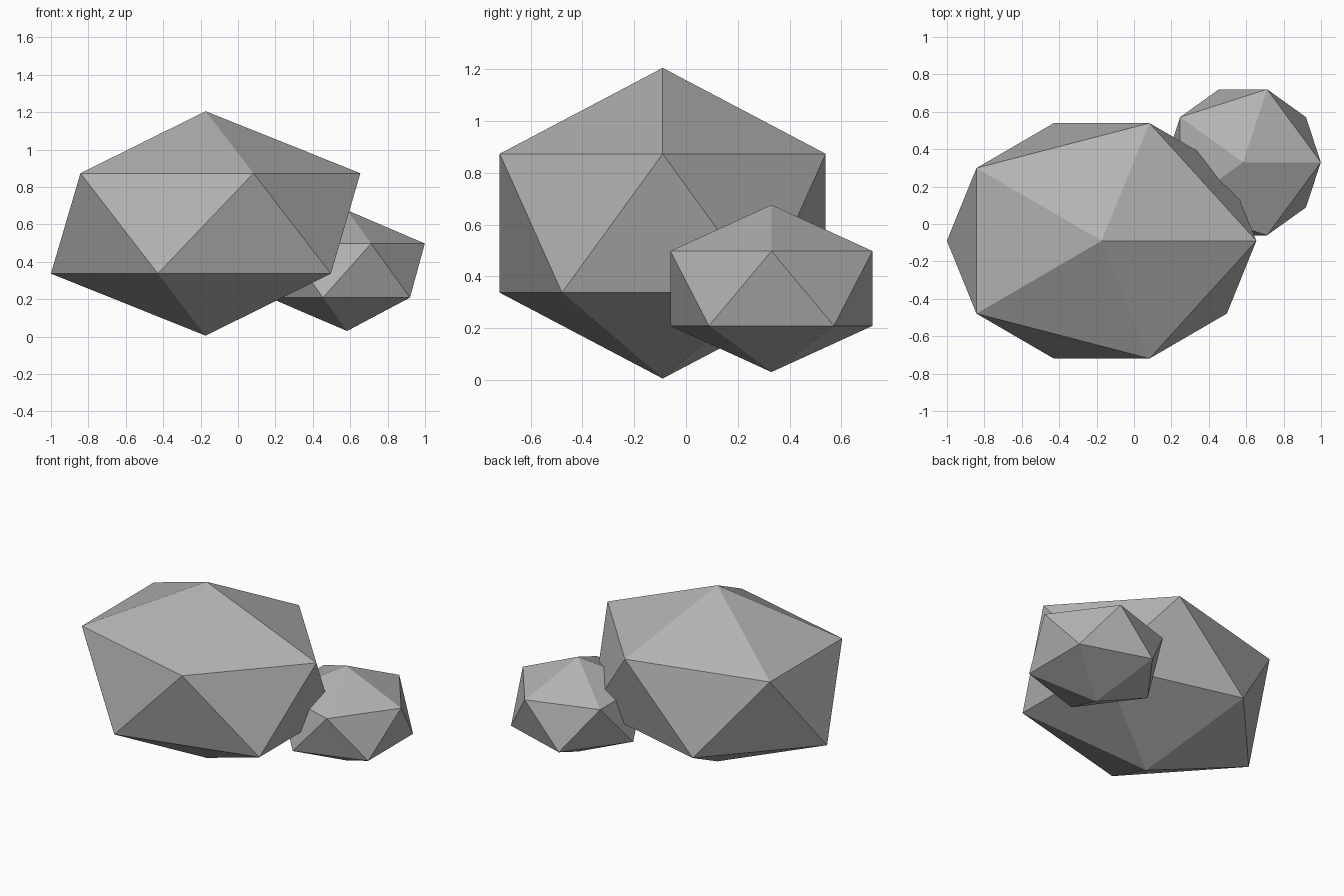
import bpy

if "Cube" in bpy.data.objects:
    bpy.data.objects.remove(bpy.data.objects["Cube"])

# One plain stone colour
stone = bpy.data.materials.new("stone_grey")
stone.diffuse_color = (0.45, 0.45, 0.45, 1)
stone.use_nodes = True
stone.node_tree.nodes["Principled BSDF"].inputs["Base Color"].default_value = stone.diffuse_color


def rock(name, centre, radii):
    """Flat-faced rock: a 20-sided sphere stretched along each axis."""
    bpy.ops.mesh.primitive_ico_sphere_add(subdivisions=1, radius=1, location=centre)
    ob = bpy.context.object
    ob.name = name
    ob.scale = radii
    bpy.ops.object.transform_apply(location=False, rotation=False, scale=True)
    ob.data.materials.append(stone)
    return ob


# Large boulder with a smaller one leaning into its back right side
rock("large_rock", (-0.173, -0.09, 0.605), (0.925, 0.74, 0.60))
rock("small_rock", (0.583, 0.33, 0.353), (0.465, 0.459, 0.323))
